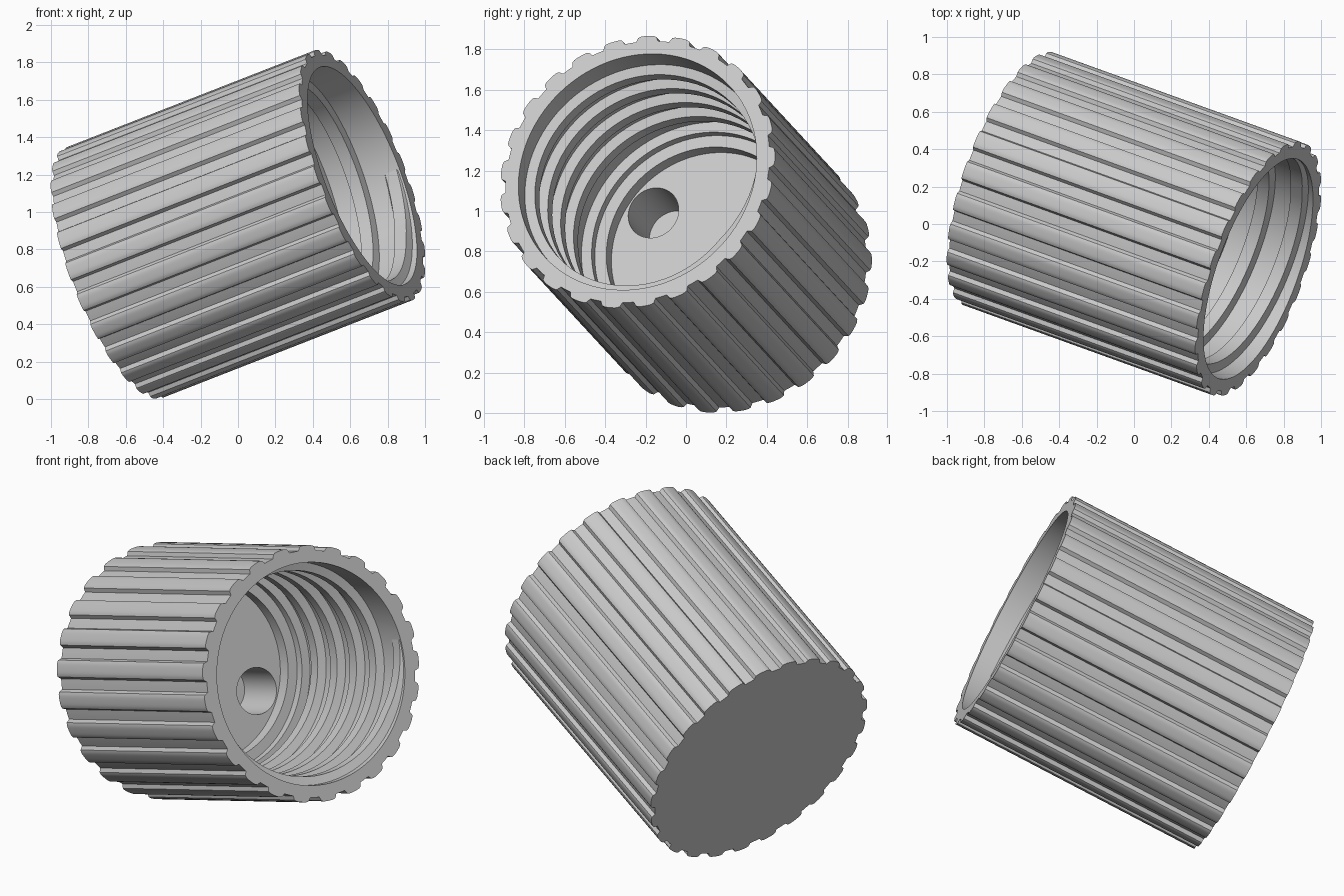
import bpy, bmesh
from math import sin, cos, tau, radians
from mathutils import Matrix, Vector

if "Cube" in bpy.data.objects:
    bpy.data.objects.remove(bpy.data.objects["Cube"], do_unlink=True)

LENGTH = 1.505          # back face to rim
BASE, PEAK = 0.690, 0.718   # outer radius between and on top of the ribs
BORE = 0.623
RIBS = 25

grey = bpy.data.materials.new("light_grey")
grey.use_nodes = True
grey.diffuse_color = (0.58, 0.58, 0.58, 1)
grey.node_tree.nodes["Principled BSDF"].inputs["Base Color"].default_value = (0.58, 0.58, 0.58, 1)

# Cap frame: local z runs from the closed back to the open rim
axis = Vector((0.883, -0.319, 0.345)).normalized()
side = Vector((0.457, 0.744, -0.486))
side = (side - axis * side.dot(axis)).normalized()
pose = Matrix((side, axis.cross(side), axis)).transposed().to_4x4()
pose.translation = Vector((0, 0, 0.934)) - axis * LENGTH / 2


def make_object(name, bm):
    bmesh.ops.recalc_face_normals(bm, faces=bm.faces)
    mesh = bpy.data.meshes.new(name)
    bm.to_mesh(mesh)
    bm.free()
    obj = bpy.data.objects.new(name, mesh)
    bpy.context.collection.objects.link(obj)
    mesh.materials.append(grey)
    return obj


def activate(obj):
    bpy.ops.object.select_all(action='DESELECT')
    obj.select_set(True)
    bpy.context.view_layer.objects.active = obj


def cut_cylinder(target, radius, deep, shallow, x=0.0, segments=96):
    """Subtract a cylinder parallel to the axis, between two depths below the rim."""
    bm = bmesh.new()
    middle = LENGTH - (deep + shallow) / 2
    bmesh.ops.create_cone(bm, cap_ends=True, segments=segments, radius1=radius,
                          radius2=radius, depth=deep - shallow,
                          matrix=Matrix.Translation((x, 0, middle)))
    cutter = make_object("cutter", bm)
    cutter.hide_render = True
    activate(target)
    mod = target.modifiers.new("cut", 'BOOLEAN')
    mod.operation, mod.solver, mod.object = 'DIFFERENCE', 'EXACT', cutter
    bpy.ops.object.modifier_apply(modifier=mod.name)
    bpy.data.objects.remove(cutter, do_unlink=True)


# Ribbed outer body: one broad rounded rib per step, then a narrower valley
bm = bmesh.new()
step = tau / RIBS
half = 0.33 * step
outline = []
for i in range(RIBS):
    middle = (i + 0.62) * step
    for k in range(11):
        u = k / 5 - 1
        r = BASE + (PEAK - BASE) * (1 - u ** 4) ** 0.5
        outline.append((r, middle + u * half))
    for k in (1, 2):
        outline.append((BASE, middle + half + k * (step - 2 * half) / 3))
bottom = bm.faces.new([bm.verts.new((r * cos(t), r * sin(t), 0)) for r, t in outline])
top = bmesh.ops.extrude_face_region(bm, geom=[bottom])["geom"]
bmesh.ops.translate(bm, vec=(0, 0, LENGTH),
                    verts=[v for v in top if isinstance(v, bmesh.types.BMVert)])
body = make_object("ribbed_cap_body", bm)

# Stepped bore, recessed floor and two opposite blind holes
cut_cylinder(body, BORE, 0.98, -0.1)
cut_cylinder(body, 0.57, 1.03, 0.9)
cut_cylinder(body, 0.51, 1.11, 0.9)
for x in (-0.37, 0.37):
    cut_cylinder(body, 0.132, 1.44, 1.0, x, 48)

# Internal screw thread: a trapezoid swept along a helix, fading at both ends
PITCH, SEGMENTS = 0.20, 72
first, last = int(0.75 * SEGMENTS), int(5.1 * SEGMENTS)
bm = bmesh.new()
rings = []
for i in range(first, last + 1):
    t = tau * i / SEGMENTS
    z = LENGTH - 1.07 + PITCH * i / SEGMENTS
    fade = min(1, (i - first) / 8, (last - i) / 8)
    crest = BORE - 0.002 - 0.046 * fade
    section = ((BORE + 0.01, -0.05), (crest, -0.035), (crest, 0.035), (BORE + 0.01, 0.05))
    rings.append([bm.verts.new((r * cos(t), r * sin(t), z + dz)) for r, dz in section])
for a, b in zip(rings, rings[1:]):
    for j in range(4):
        k = (j + 1) % 4
        bm.faces.new((a[j], a[k], b[k], b[j]))
bm.faces.new(rings[0])
bm.faces.new(rings[-1][::-1])
thread = make_object("screw_thread", bm)

# Tilt the whole cap into its resting pose
for obj in (body, thread):
    obj.data.transform(pose)
    activate(obj)
    bpy.ops.object.shade_smooth_by_angle(angle=radians(32))
